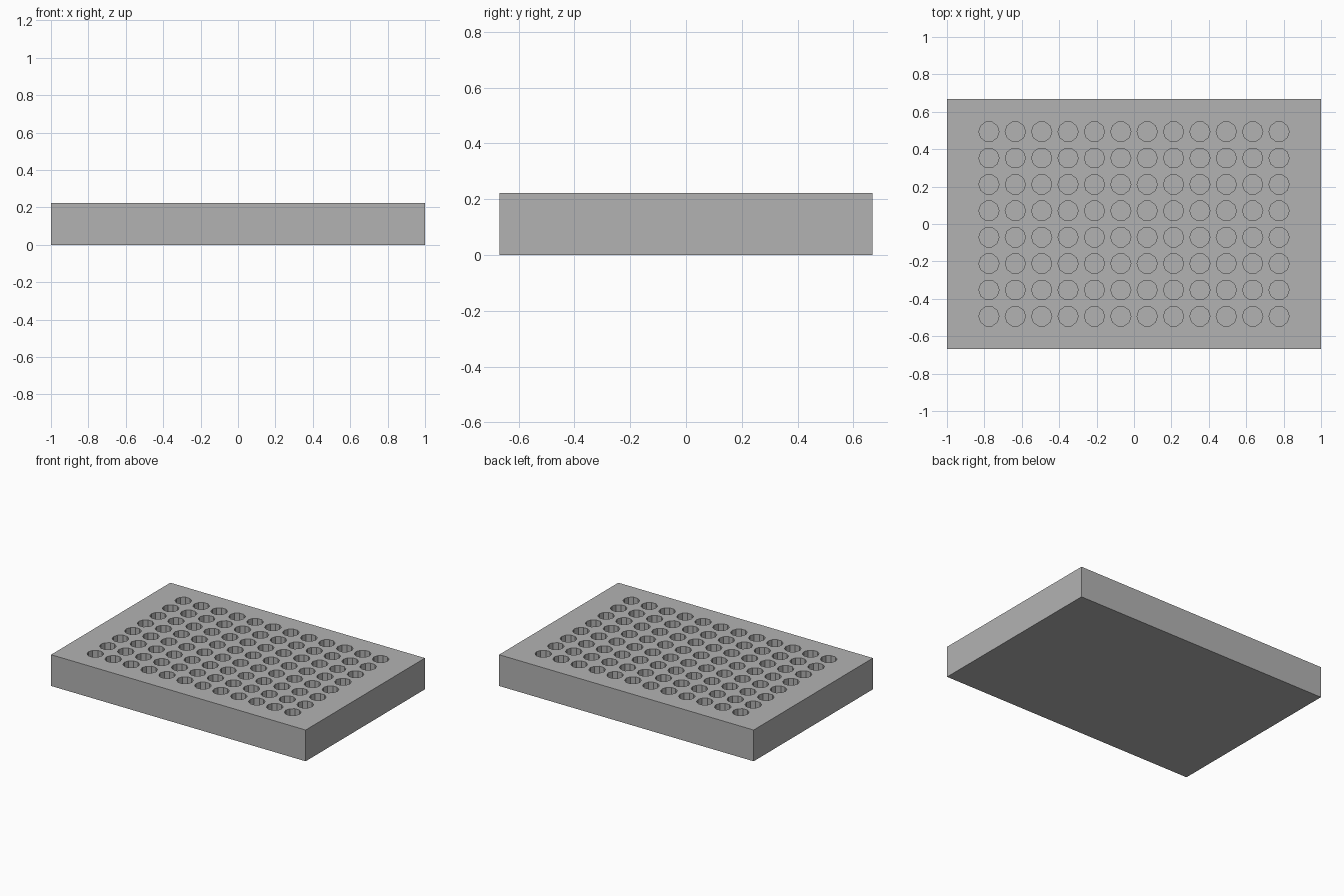
import bpy
import bmesh
from mathutils import Matrix

LENGTH, WIDTH, HEIGHT = 2.0, 1.338, 0.222
COLUMNS, ROWS, PITCH = 12, 8, 0.141
WELL_RADIUS, WELL_DEPTH, WELL_SIDES = 0.054, 0.17, 10

default = bpy.data.objects.get("Cube")
if default:
    bpy.data.objects.remove(default, do_unlink=True)

grey = bpy.data.materials.new("plain grey")
grey.use_nodes = True
colour = (0.45, 0.45, 0.45, 1)
grey.diffuse_color = colour
grey.node_tree.nodes["Principled BSDF"].inputs["Base Color"].default_value = colour


def make_object(name, bm):
    mesh = bpy.data.meshes.new(name)
    bm.to_mesh(mesh)
    bm.free()
    mesh.materials.append(grey)
    obj = bpy.data.objects.new(name, mesh)
    bpy.context.collection.objects.link(obj)
    return obj


# Solid plate
bm = bmesh.new()
bmesh.ops.create_cube(bm, size=1, matrix=Matrix.Translation((0, 0, HEIGHT / 2))
                      @ Matrix.Diagonal((LENGTH, WIDTH, HEIGHT, 1)))
plate = make_object("well_plate", bm)

# Grid of prisms that reach above the top so the wells are open
bm = bmesh.new()
cut_height = WELL_DEPTH + 0.05
for column in range(COLUMNS):
    for row in range(ROWS):
        x = (column - (COLUMNS - 1) / 2) * PITCH
        y = (row - (ROWS - 1) / 2) * PITCH
        z = HEIGHT - WELL_DEPTH + cut_height / 2
        bmesh.ops.create_cone(bm, cap_ends=True, segments=WELL_SIDES,
                              radius1=WELL_RADIUS, radius2=WELL_RADIUS, depth=cut_height,
                              matrix=Matrix.Translation((x, y, z))
                              @ Matrix.Rotation(1.5707963, 4, "Z"))
cutter = make_object("well_cutter", bm)
cutter.hide_render = True

# Sink the wells into the plate
cut = plate.modifiers.new("wells", "BOOLEAN")
cut.operation = "DIFFERENCE"
cut.solver = "EXACT"
cut.object = cutter
bpy.context.view_layer.update()
bpy.context.view_layer.objects.active = plate
bpy.ops.object.modifier_apply(modifier=cut.name)
bpy.data.objects.remove(cutter, do_unlink=True)
